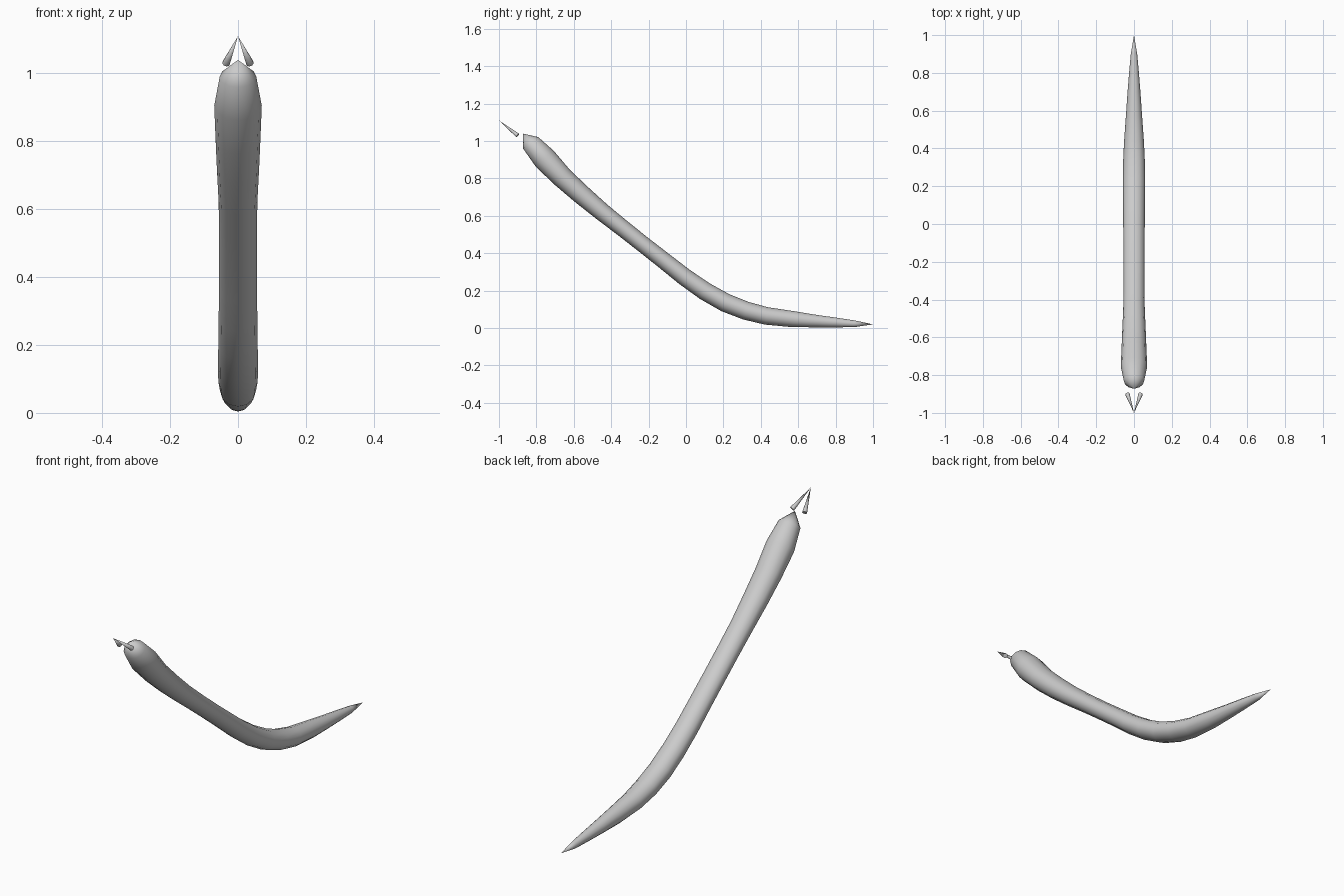
import bpy, bmesh, math
from mathutils import Vector

if "Cube" in bpy.data.objects:
    bpy.data.objects.remove(bpy.data.objects["Cube"])

SIDES = 12

# Body rings from neck/head to tail: y, z, half width, half thickness
rings = [
    (-0.83, 0.99, 0.054, 0.051),
    (-0.755, 0.905, 0.070, 0.064),
    (-0.66, 0.805, 0.066, 0.057),
    (-0.56, 0.715, 0.062, 0.053),
    (-0.45, 0.622, 0.057, 0.048),
    (-0.34, 0.535, 0.056, 0.045),
    (-0.23, 0.448, 0.056, 0.044),
    (-0.12, 0.362, 0.056, 0.045),
    (-0.01, 0.275, 0.057, 0.047),
    (0.10, 0.198, 0.058, 0.049),
    (0.21, 0.136, 0.059, 0.050),
    (0.32, 0.093, 0.058, 0.049),
    (0.43, 0.065, 0.053, 0.047),
    (0.57, 0.048, 0.043, 0.043),
    (0.70, 0.037, 0.034, 0.033),
    (0.80, 0.030, 0.026, 0.026),
    (0.90, 0.023, 0.017, 0.018),
]
nose, tail_tip = Vector((0, -0.872, 1.04)), Vector((0, 1.0, 0.02))


def make_object(name, bm):
    bmesh.ops.recalc_face_normals(bm, faces=bm.faces)
    mesh = bpy.data.meshes.new(name)
    bm.to_mesh(mesh)
    bm.free()
    obj = bpy.data.objects.new(name, mesh)
    bpy.context.collection.objects.link(obj)
    return obj


# Snake body: elliptical rings swept along a curved spine, closed by points
bm = bmesh.new()
centres = [Vector((0, y, z)) for y, z, _, _ in rings]
loops = []
for i, (_, _, w, t) in enumerate(rings):
    before = centres[max(i - 1, 0)]
    after = centres[min(i + 1, len(rings) - 1)]
    d = (after - before).normalized()
    up = Vector((0, -d.z, d.y))
    if i == 0:
        up = Vector((0, 0.8, 0.62)).normalized()
    loop = []
    for k in range(SIDES):
        a = math.tau * k / SIDES
        loop.append(bm.verts.new(centres[i] + Vector((w * math.cos(a), 0, 0)) + up * t * math.sin(a)))
    loops.append(loop)
for a, b in zip(loops, loops[1:]):
    for k in range(SIDES):
        n = (k + 1) % SIDES
        bm.faces.new((a[k], a[n], b[n], b[k]))
for tip, loop in ((nose, loops[0]), (tail_tip, loops[-1])):
    v = bm.verts.new(tip)
    for k in range(SIDES):
        bm.faces.new((v, loop[k], loop[(k + 1) % SIDES]))
for f in bm.faces:
    f.smooth = True
make_object("snake_body", bm)

# Tongue: two slim cones meeting at the front point
apex = Vector((0, -1.0, 1.11))
for side, label in ((-1, "left"), (1, "right")):
    base = Vector((side * 0.035, -0.9, 1.03))
    axis = apex - base
    bm = bmesh.new()
    bmesh.ops.create_cone(bm, cap_ends=True, segments=8, radius1=0.012,
                          radius2=0, depth=axis.length)
    cone = make_object("tongue_" + label, bm)
    cone.location = (apex + base) / 2
    cone.rotation_euler = axis.to_track_quat('Z', 'Y').to_euler()
    for p in cone.data.polygons:
        p.use_smooth = len(p.vertices) < 5
